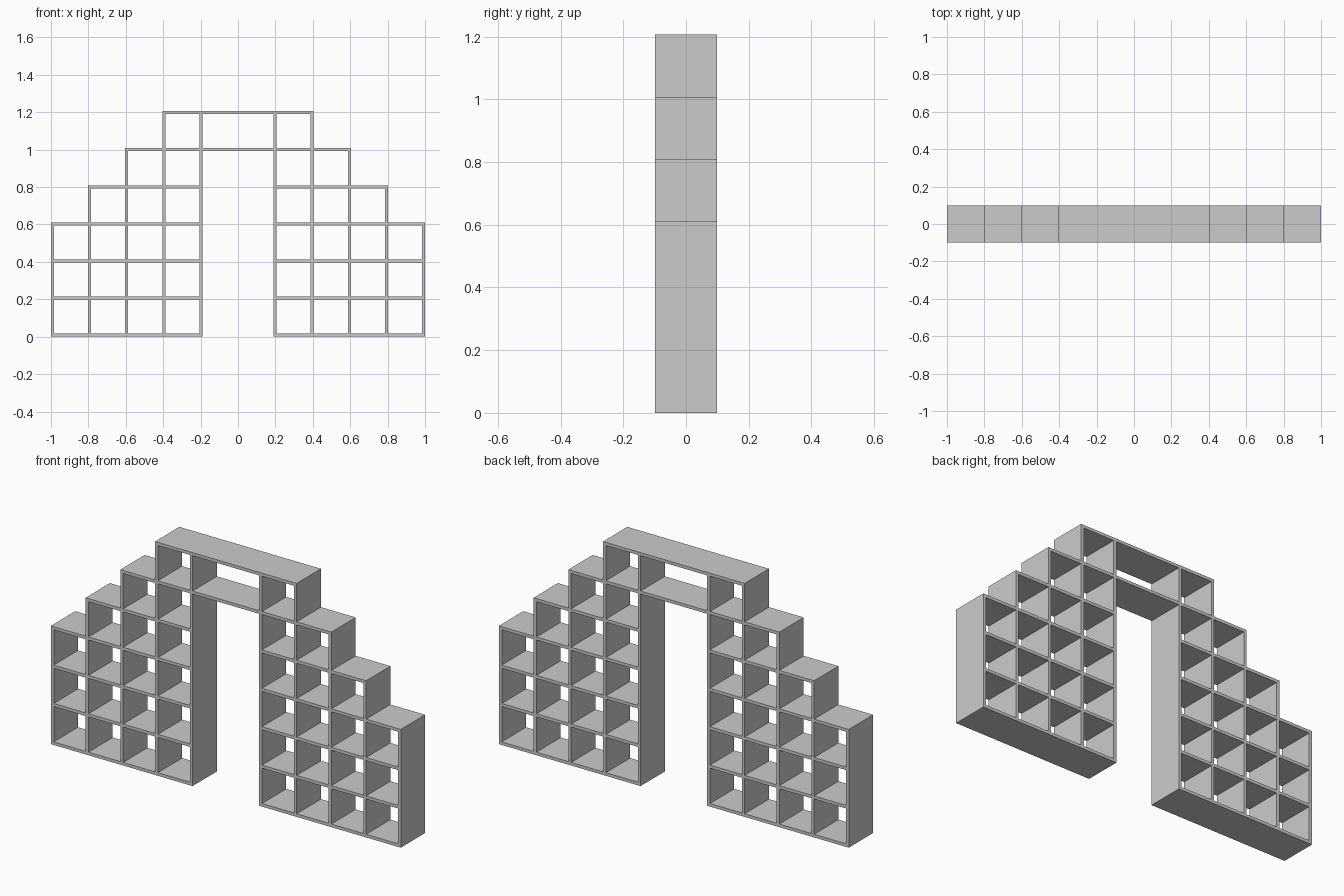
import bpy

if "Cube" in bpy.data.objects:
    bpy.data.objects.remove(bpy.data.objects["Cube"])

P = 0.1984      # cell pitch
T = 0.016       # board thickness
DEPTH = 0.198


def board(name, x0, x1, z0, z1):
    """Flat-sided board spanning the full depth of the unit."""
    bpy.ops.mesh.primitive_cube_add(size=1, location=((x0 + x1) / 2, 0, (z0 + z1) / 2))
    ob = bpy.context.object
    ob.name = name
    ob.scale = (x1 - x0, DEPTH, z1 - z0)
    bpy.ops.object.transform_apply(location=False, rotation=False, scale=True)
    return ob


def shelf(name, col0, col1, level):
    board(name, col0 * P - T / 2, col1 * P + T / 2, level * P, level * P + T)


# Shelves of the two stepped side towers
for level, outer in enumerate((5, 5, 5, 5, 4)):
    shelf(f"right_shelf_{level}", 1, outer, level)
    shelf(f"left_shelf_{level}", -outer, -1, level)

# Shelves bridging the central opening
shelf("bridge_shelf", -3, 3, 5)
shelf("top_shelf", -2, 2, 6)

# Upright dividers, fitted between the shelves of each stepped column
for col, cells in {1: 6, 2: 6, 3: 5, 4: 4, 5: 3}.items():
    for side, label in ((1, "right"), (-1, "left")):
        x = side * col * P
        for row in range(cells):
            board(f"{label}_divider_{col}_{row}", x - T / 2, x + T / 2,
                  row * P + T, (row + 1) * P)
